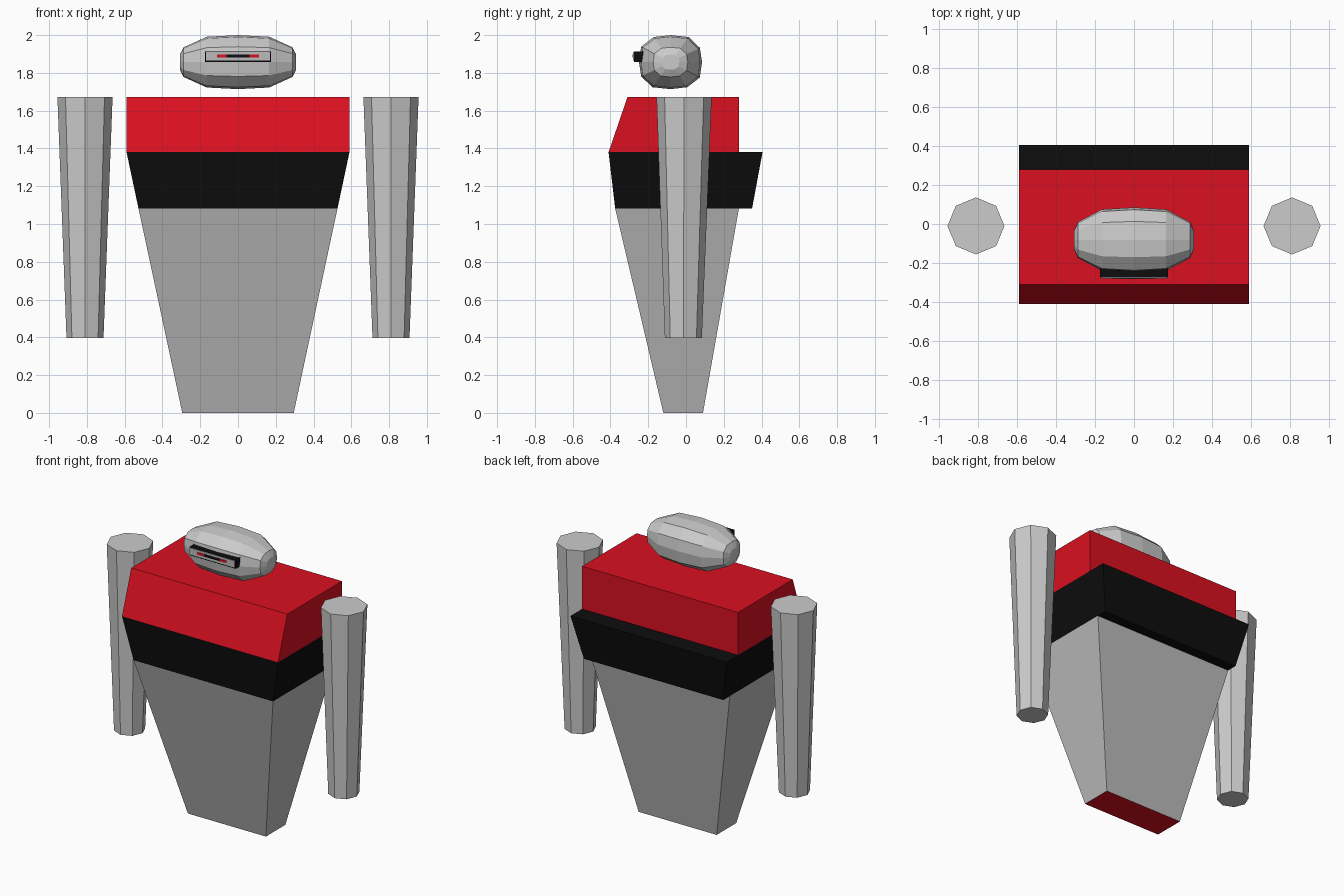
import bpy, math

if "Cube" in bpy.data.objects:
    bpy.data.objects.remove(bpy.data.objects["Cube"])

def mat(name, rgb):
    m = bpy.data.materials.new(name)
    m.diffuse_color = (*rgb, 1)
    m.use_nodes = True
    m.node_tree.nodes["Principled BSDF"].inputs["Base Color"].default_value = m.diffuse_color
    return m

RED = mat("red", (0.7, 0.005, 0.015))
BLACK = mat("black", (0.004, 0.004, 0.004))
GREY = mat("grey", (0.5, 0.5, 0.5))

def make(name, verts, faces, *mats):
    me = bpy.data.meshes.new(name)
    me.from_pydata(verts, [], faces)
    ob = bpy.data.objects.new(name, me)
    bpy.context.collection.objects.link(ob)
    for m in mats:
        me.materials.append(m)
    return ob

def loft(name, rings, *mats):
    """Skin equal-sized rings, counter-clockwise about the loft direction, and cap both ends."""
    n = len(rings[0])
    faces = [tuple(range(n))[::-1]]
    for k in range(len(rings) - 1):
        a, b = k * n, (k + 1) * n
        faces += [(a + i, a + (i + 1) % n, b + (i + 1) % n, b + i) for i in range(n)]
    faces.append(tuple(range((len(rings) - 1) * n, len(rings) * n)))
    return make(name, [v for r in rings for v in r], faces, *mats)

def rect(hx, y0, y1, z):
    return [(-hx, y0, z), (hx, y0, z), (hx, y1, z), (-hx, y1, z)]

def box(name, x0, x1, y0, y1, z0, z1, *mats):
    ring = lambda z: [(x0, y0, z), (x1, y0, z), (x1, y1, z), (x0, y1, z)]
    return loft(name, [ring(z0), ring(z1)], *mats)

# torso: grey wedge with a red underside, black band, red shoulders
torso = loft("torso", [rect(.295, -.12, .09, 0), rect(.527, -.375, .28, 1.083)], GREY, RED)
torso.data.polygons[0].material_index = 1
loft("chest_band", [rect(.527, -.375, .35, 1.083), rect(.59, -.41, .405, 1.38)], BLACK)
loft("shoulders", [rect(.59, -.41, .28, 1.38), rect(.59, -.31, .28, 1.672)], RED)

# arms: tapered octagonal columns
def octagon(cx, cy, r, z):
    return [(cx + r * math.cos(i * math.pi / 4), cy + r * math.sin(i * math.pi / 4), z)
            for i in range(8)]

for side, s in (("left", 1), ("right", -1)):
    loft(side + "_arm", [octagon(s * .81, -.014, .098, .397), octagon(s * .81, -.01, .146, 1.672)])

# head: faceted rounded capsule, 12 sided, lying along x
QUARTER = [(1, 0), (.93, .53), (.57, .93)]
section = []
for k in range(4):
    for a, b in QUARTER:
        for _ in range(k):
            a, b = -b, a
        section.append((a, b))
stations = [(-.308, .28), (-.288, .55), (-.165, .94), (0, 1), (.165, .94), (.288, .55), (.308, .28)]
loft("head", [[(x, -.082 + .167 * r * a, 1.857 + .143 * r * b) for a, b in section]
              for x, r in stations])

# visor: black housing, grey face plate, red slit with a black centre
box("visor_housing", -.175, .175, -.275, -.2, 1.857, 1.914, BLACK)
box("visor_plate", -.17, .17, -.28, -.27, 1.865, 1.911, GREY)
box("visor_slit_centre", -.06, .06, -.283, -.275, 1.881, 1.897, BLACK)
for side, s in (("left", 1), ("right", -1)):
    xs = sorted((s * .06, s * .11))
    box("visor_slit_" + side, *xs, -.283, -.275, 1.881, 1.897, RED)
